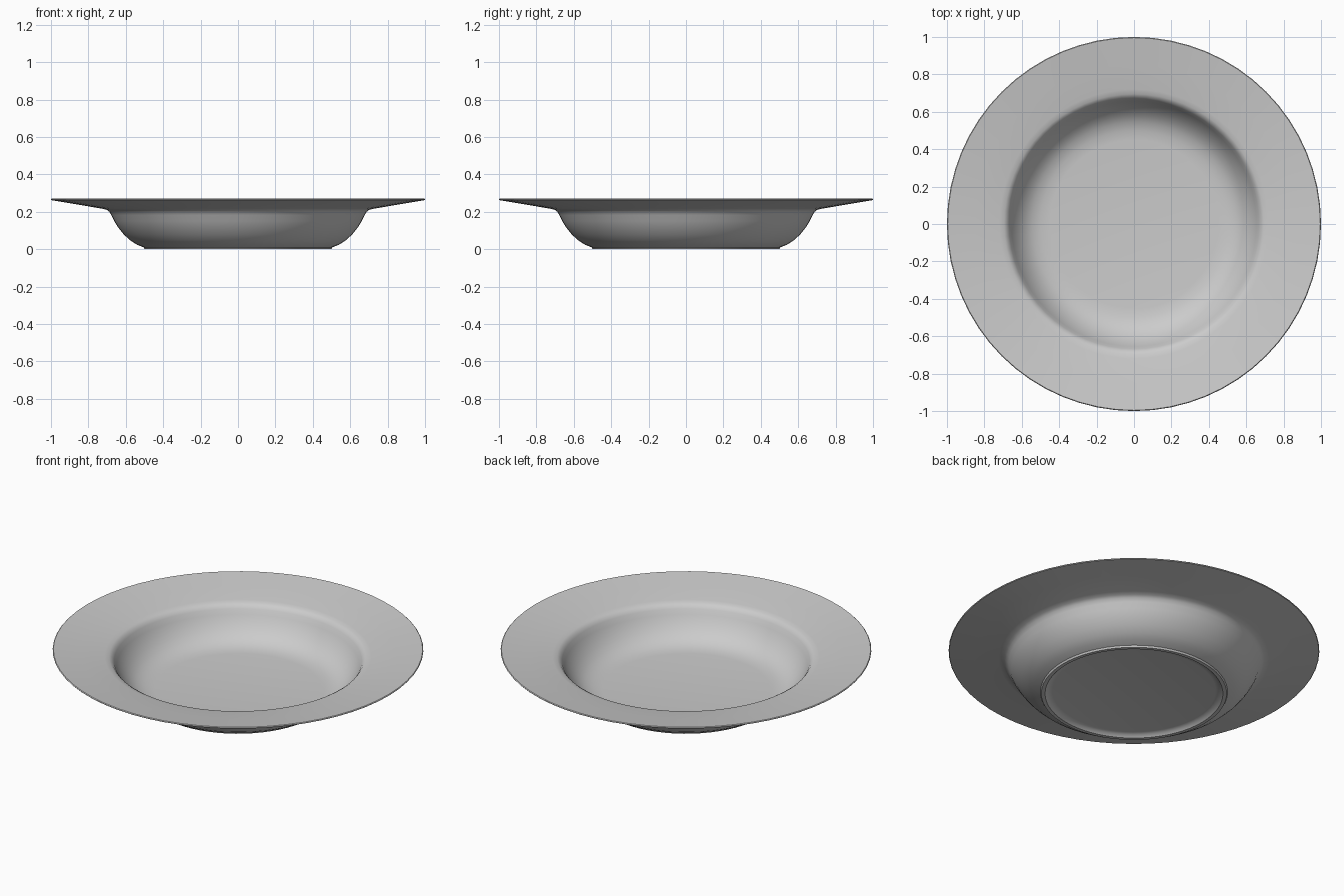
import bpy, bmesh, math

if "Cube" in bpy.data.objects:
    bpy.data.objects.remove(bpy.data.objects["Cube"])

SEGMENTS = 64

# Half cross-section (radius, height): underside, foot ring, outer wall, rim, inner well
profile = [
    (0.0, 0.018), (0.44, 0.018), (0.465, 0.014), (0.48, 0.0), (0.50, 0.0), (0.505, 0.010),
    (0.54, 0.024), (0.575, 0.046), (0.61, 0.078), (0.64, 0.115), (0.662, 0.150),
    (0.677, 0.182), (0.688, 0.200), (0.703, 0.211), (0.73, 0.217), (0.86, 0.239),
    (0.997, 0.262), (1.0, 0.266), (0.996, 0.270), (0.85, 0.249),
    (0.72, 0.230), (0.695, 0.225), (0.680, 0.216), (0.668, 0.200), (0.655, 0.172),
    (0.635, 0.138), (0.61, 0.105), (0.58, 0.076), (0.545, 0.054), (0.50, 0.040),
    (0.45, 0.035), (0.0, 0.035),
]

# Revolve the section around z
bm = bmesh.new()
verts = [bm.verts.new((r, 0, z)) for r, z in profile]
edges = [bm.edges.new(pair) for pair in zip(verts, verts[1:])]
bmesh.ops.spin(bm, geom=verts + edges, cent=(0, 0, 0), axis=(0, 0, 1),
               angle=math.tau, steps=SEGMENTS, use_duplicate=False)
bmesh.ops.remove_doubles(bm, verts=bm.verts, dist=0.0005)
bmesh.ops.recalc_face_normals(bm, faces=bm.faces)

mesh = bpy.data.meshes.new("soup_plate")
bm.to_mesh(mesh)
bm.free()
plate = bpy.data.objects.new("soup_plate", mesh)
bpy.context.collection.objects.link(plate)

# Smooth glaze with a crisp foot ring and rim edge
bpy.context.view_layer.objects.active = plate
plate.select_set(True)
bpy.ops.object.shade_smooth_by_angle(angle=math.radians(35))
